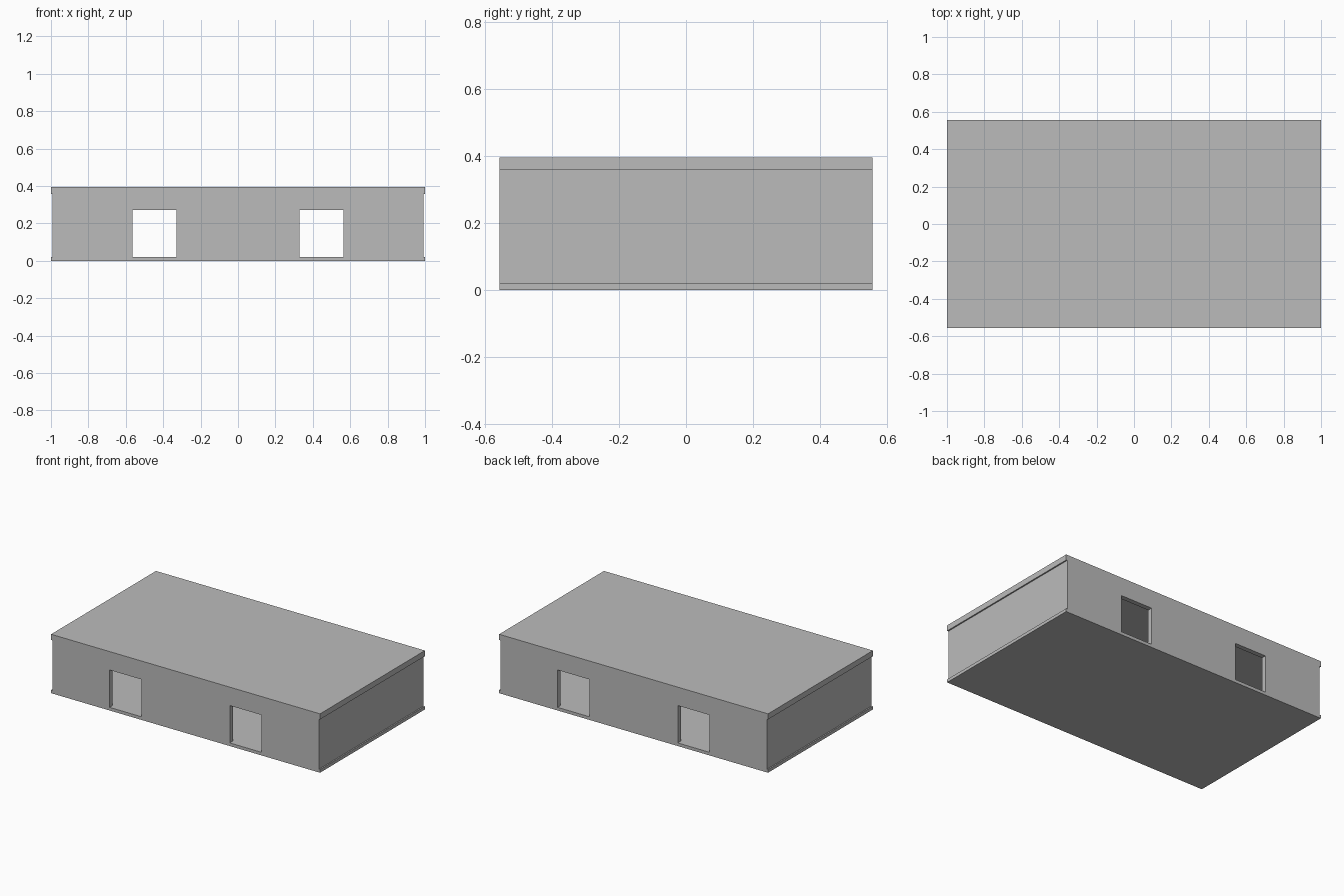
import bpy

cube = bpy.data.objects.get("Cube")
if cube:
    bpy.data.objects.remove(cube, do_unlink=True)

# Overall dimensions
HALF_X, HALF_Y = 1.0, 0.557
WALL_X = 0.991
FLOOR_Z, ROOF_Z, TOP_Z = 0.021, 0.358, 0.396
DOOR_IN, DOOR_OUT, DOOR_Z = 0.329, 0.565, 0.272
THICK = 0.032

COLOUR = (0.5, 0.5, 0.5, 1.0)
grey = bpy.data.materials.new("plain grey")
grey.use_nodes = True
grey.diffuse_color = COLOUR
grey.node_tree.nodes["Principled BSDF"].inputs["Base Color"].default_value = COLOUR


def box(name, low, high):
    """Add a box spanning two opposite corners."""
    bpy.ops.mesh.primitive_cube_add(size=1)
    ob = bpy.context.object
    ob.name = name
    ob.location = [(a + b) / 2 for a, b in zip(low, high)]
    ob.scale = [b - a for a, b in zip(low, high)]
    bpy.ops.object.transform_apply(location=True, rotation=False, scale=True)
    ob.data.materials.append(grey)
    return ob


# Floor and roof slabs, overhanging the end walls slightly
box("floor_slab", (-HALF_X, -HALF_Y, 0), (HALF_X, HALF_Y, FLOOR_Z))
box("roof_slab", (-HALF_X, -HALF_Y, ROOF_Z), (HALF_X, HALF_Y, TOP_Z))

# Hollow wall shell: room space and two through doorways are cut out
walls = box("walls", (-WALL_X, -HALF_Y, FLOOR_Z), (WALL_X, HALF_Y, ROOF_Z))
cutters = [box("room_cutter", (THICK - WALL_X, THICK - HALF_Y, -1),
               (WALL_X - THICK, HALF_Y - THICK, 1))]
for side, name in ((-1, "right_door_cutter"), (1, "left_door_cutter")):
    x0, x1 = sorted((side * DOOR_IN, side * DOOR_OUT))
    cutters.append(box(name, (x0, -1, -1), (x1, 1, DOOR_Z)))

for cutter in cutters:
    mod = walls.modifiers.new(cutter.name, "BOOLEAN")
    mod.operation = "DIFFERENCE"
    mod.solver = "EXACT"
    mod.object = cutter
    bpy.context.view_layer.objects.active = walls
    bpy.ops.object.modifier_apply(modifier=mod.name)
    bpy.data.objects.remove(cutter, do_unlink=True)
